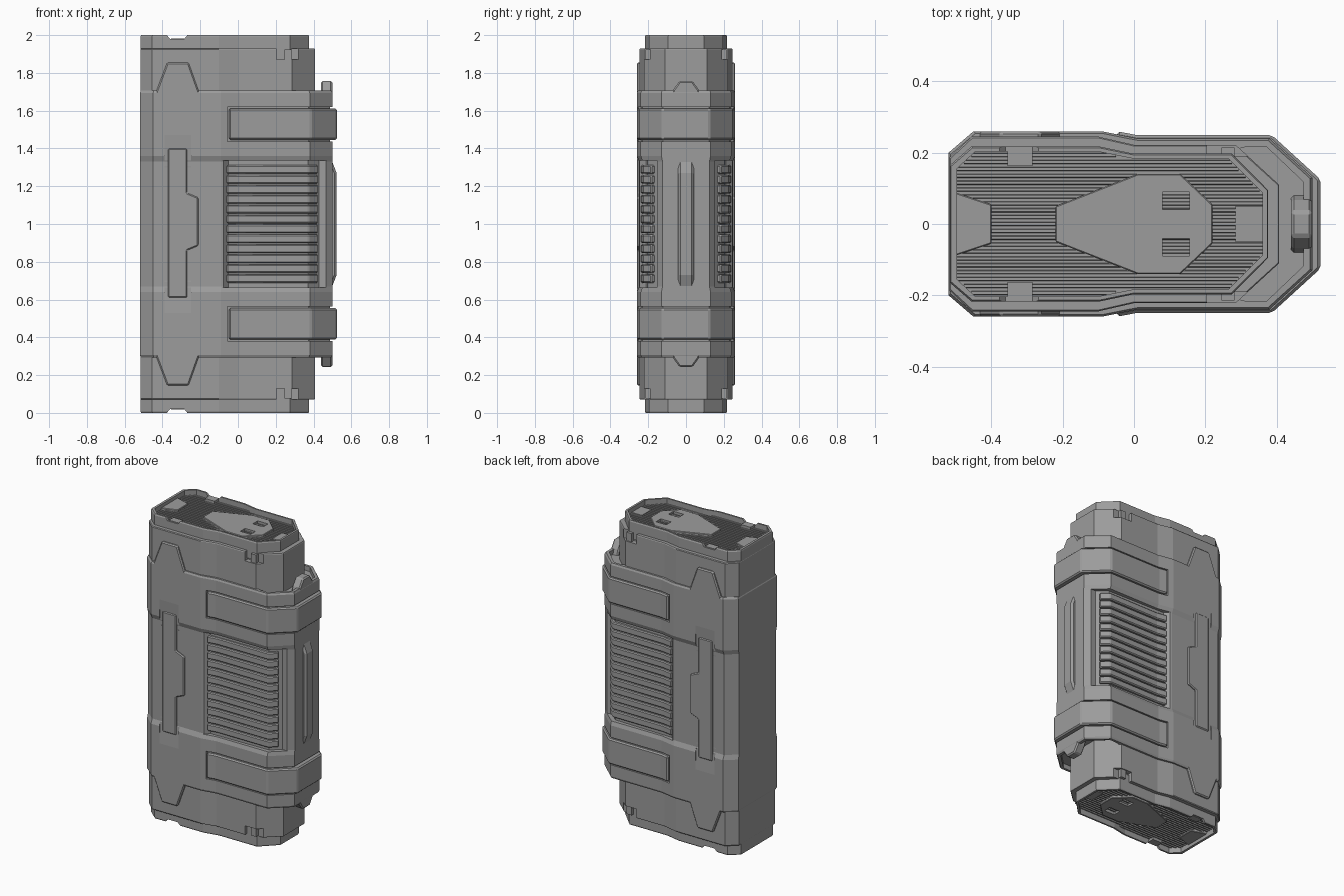
import bpy, bmesh

if "Cube" in bpy.data.objects:
    bpy.data.objects.remove(bpy.data.objects["Cube"])

AXES = {'x': lambda u, v, w: (w, u, v), 'y': lambda u, v, w: (u, w, v), 'z': lambda u, v, w: (u, v, w)}
GREY = bpy.data.materials.new("dark_grey")
GREY.diffuse_color = (.335, .335, .335, 1)
GREY.use_nodes = True
GREY.node_tree.nodes["Principled BSDF"].inputs["Base Color"].default_value = GREY.diffuse_color


def apply(ob, name, kind, **props):
    mod = ob.modifiers.new(name, kind)
    for k, v in props.items():
        setattr(mod, k, v)
    bpy.context.view_layer.objects.active = ob
    bpy.ops.object.modifier_apply(modifier=mod.name)


def finish(name, bm):
    bmesh.ops.recalc_face_normals(bm, faces=bm.faces)
    me = bpy.data.meshes.new(name)
    bm.to_mesh(me)
    bm.free()
    me.materials.append(GREY)
    ob = bpy.data.objects.new(name, me)
    ob.location.z = 1
    bpy.context.collection.objects.link(ob)
    return ob


def mirror(ob, axes):
    if axes:
        apply(ob, "mirror", 'MIRROR', use_axis=[a in axes for a in 'xyz'], use_mirror_merge=False)


def loft(name, rings):
    bm = bmesh.new()
    loops = [[bm.verts.new((x, y, z - 1)) for x, y in pts] for z, pts in rings]
    for a, b in zip(loops, loops[1:]):
        for i in range(len(a)):
            j = (i + 1) % len(a)
            bm.faces.new((a[i], a[j], b[j], b[i]))
    bm.faces.new(loops[0])
    bm.faces.new(loops[-1])
    return finish(name, bm)


def part(name, prisms, axes='', bevel=0):
    """Prisms are (polygon, axis, start, end); axes lists the mirror axes."""
    bm = bmesh.new()
    for poly, axis, a, b in prisms:
        ends = []
        for w in (a, b):
            ring = []
            for u, v in poly:
                x, y, z = AXES[axis](u, v, w)
                ring.append(bm.verts.new((x, y, z - 1)))
            bm.faces.new(ring)
            ends.append(ring)
        for i in range(len(poly)):
            j = (i + 1) % len(poly)
            bm.faces.new((ends[0][i], ends[0][j], ends[1][j], ends[1][i]))
    ob = finish(name, bm)
    if bevel:
        apply(ob, "bevel", 'BEVEL', width=bevel, segments=1, limit_method='ANGLE')
    mirror(ob, axes)
    return ob


def cut(ob, prisms, axes=''):
    cutter = part("cutter", prisms, axes)
    bpy.context.view_layer.update()
    apply(ob, "cut", 'BOOLEAN', operation='DIFFERENCE', object=cutter, solver='EXACT')
    bpy.data.objects.remove(cutter)


def full(half):
    return half + [(x, -y) for x, y in reversed(half)]


def rect(u0, u1, v0, v1):
    return [(u0, v0), (u1, v0), (u1, v1), (u0, v1)]


def inset(half, dx, dy):
    return full([(x * (1 - dx / .52), y * (1 - dy / .26)) for x, y in half])


SLEEVE = [(-.52, .20), (-.45, .26), (-.09, .26), (.01, .24), (.38, .24), (.50, .13)]
CORE = [(-.517, .187), (-.455, .245), (-.1, .245), (0, .222), (.285, .222), (.407, .11)]
CAP = [(-.516, .165), (-.455, .218), (-.1, .218), (0, .197), (.275, .197), (.376, .095)]
WELL = [(-.497, .155), (-.445, .203), (-.1, .203), (0, .183), (.265, .183), (.36, .088)]

# core ends with notches
core = loft("core_end", [(1.65, full(CORE)), (1.925, full(CORE)), (1.93, inset(CORE, .003, .004))])
cut(core, [(rect(.205, .325, 1.87, 1.95), 'y', .19, .3)], 'y')
mirror(core, 'z')
part("core_latch", [(rect(.245, .282, 1.86, 1.925), 'y', .17, .215)], 'yz')

# end caps with a recessed well
cap = loft("end_cap", [(1.88, full(CAP)), (1.992, full(CAP)), (2.0, inset(CAP, .003, .005))])
cut(cap, [(full(WELL), 'z', 1.955, 2.1)])
cut(cap, [([(-.385, 2.01), (-.36, 1.98), (-.285, 1.98), (-.26, 2.01)], 'y', .15, .3)], 'y')
mirror(cap, 'z')

# ribs on the well floor, clipped to the well outline
ribs = []
outline = full(WELL)
for i in range(-10, 11):
    y = i * .0193
    xs = []
    for (xa, ya), (xb, yb) in zip(outline, outline[1:] + outline[:1]):
        if (ya - y) * (yb - y) < 0:
            xs.append(xa + (xb - xa) * (y - ya) / (yb - ya))
    ribs.append(([(y - .0065, 1.95), (y - .004, 1.968), (y + .004, 1.968), (y + .0065, 1.95)],
                 'x', min(xs), max(xs)))
part("well_ribs", ribs, 'z')

# plates and lugs in the well
shield = part("shield_plate", [(full([(-.22, .05), (.01, .14), (.13, .14), (.22, .055)]), 'z', 1.95, 1.98)], '', .003)
cut(shield, [(rect(.08, .155, .04, .09), 'z', 1.9, 2.1)], 'y')
mirror(shield, 'z')
part("rear_plate", [(full([(-.505, .09), (-.40, .055)]), 'z', 1.95, 1.978)], 'z', .003)
part("front_pad", [(rect(.285, .362, -.05, .05), 'z', 1.95, 1.972)], 'z')
part("rim_lug", [(rect(-.355, -.285, .163, .21), 'z', 1.95, 1.983)], 'yz')

# outer sleeve with a slimmer waist
levels = [(1.706, .006, .006), (1.694, 0, 0), (1.36, 0, 0), (1.33, 0, .012)]
rings = [(z, inset(SLEEVE, dx, dy)) for z, dx, dy in levels]
sleeve = loft("sleeve", [(2 - z, p) for z, p in rings] + rings[::-1])
# grip recess
cut(sleeve, [([(-.085, .27), (-.078, .247), (-.05, .215), (.37, .205), (.43, .152), (.478, .155), (.48, .27)],
              'z', .665, 1.335)], 'y')
# grooves around the bands
groove = [(.6, .3), (-.056, .3), (-.056, .238), (.01, .230), (.374, .230), (.488, .122)]
cut(sleeve, [(groove + [(x, -y) for x, y in reversed(groove)], 'z', 1.438, 1.619)], 'z')
# channel behind the front lip
cut(sleeve, [(full([(.25, .2), (.32, .218), (.37, .218), (.475, .118)]), 'z', 1.675, 1.8)], 'z')
# ramps leading to the side plates
cut(sleeve, [([(.2475, 1.3), (.262, 1.5), (.29, 1.5), (.29, 1.3)], 'x', -.39, -.25)], 'yz')

# grip ridges
ridge = [(-.06, .2), (-.06, .239), (.01, .227), (.375, .227), (.425, .184), (.40, .15), (.35, .19)]
zs = [1 + (i - 5.5) * .0525 for i in range(12)]
part("grip_ridges", [(ridge, 'z', z - .0225, z + .0225) for z in zs], 'y', .006)

# wrap bands
part("wrap_band", [(full([(-.048, .26), (.01, .249), (.387, .249), (.523, .125)]), 'z', 1.446, 1.612)], 'z', .008)

# side tabs and end tabs
part("side_tab", [([(-.45, 1.66), (-.43, 1.71), (-.375, 1.855), (-.262, 1.855), (-.21, 1.71), (-.19, 1.66)],
                   'y', .2, .26)], 'yz', .007)
part("end_tab", [([(-.085, 1.66), (-.068, 1.71), (-.035, 1.757), (.035, 1.757), (.068, 1.71), (.085, 1.66)],
                  'x', .44, .499)], 'z', .008)

# stepped side plates
part("side_plate", [([(-.37, .61), (-.27, .61), (-.27, .86), (-.21, .885), (-.21, 1.14), (-.27, 1.165),
                      (-.27, 1.40), (-.37, 1.40)], 'y', .2, .26)], 'y', .006)

# raised end spine
part("end_spine", [([(.46, .66), (.495, .66), (.522, .73), (.522, 1.27), (.495, 1.34), (.46, 1.34)],
                    'y', -.042, .042)], '', .012)
